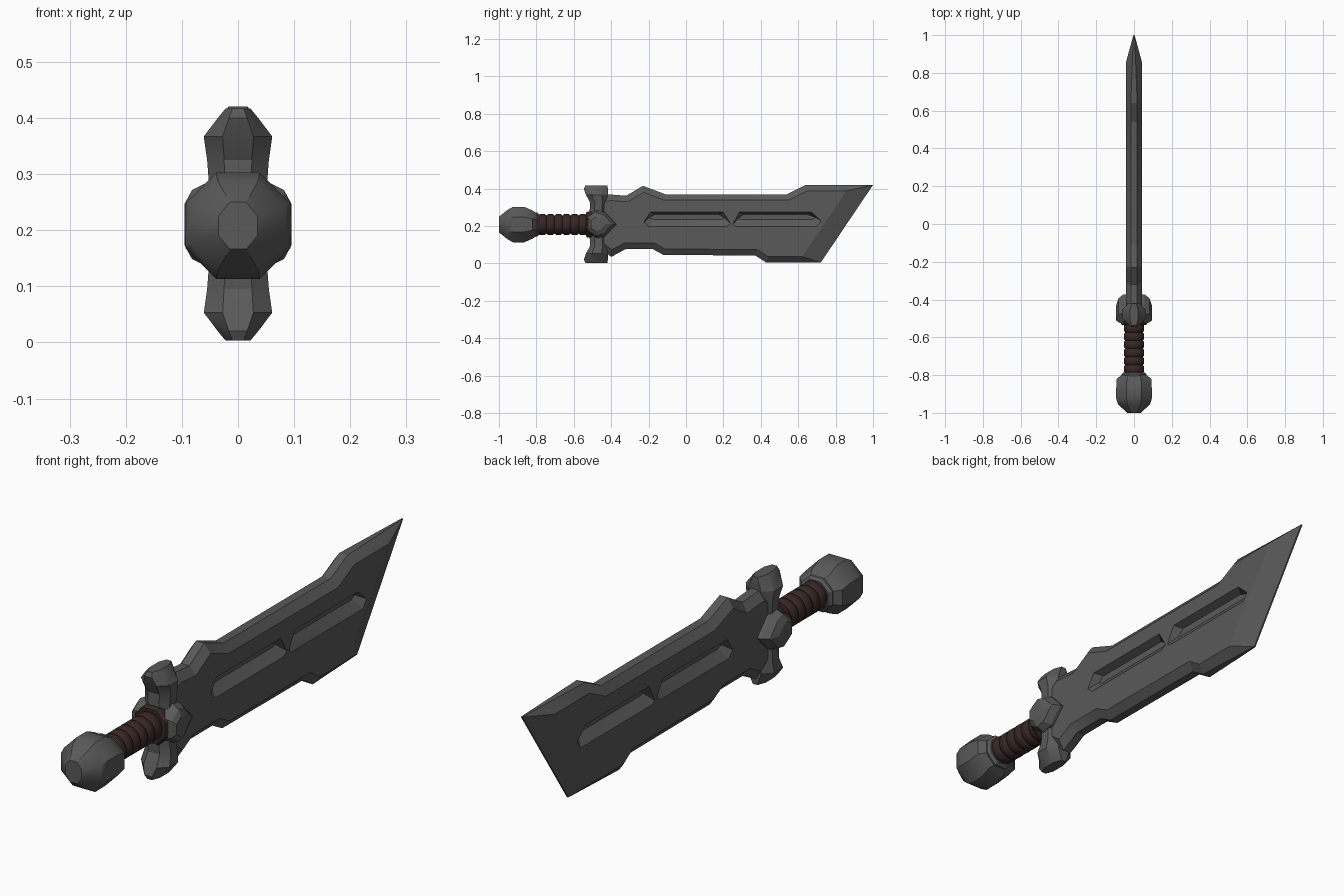
import bpy, bmesh, math
from mathutils import Vector

if "Cube" in bpy.data.objects:
    bpy.data.objects.remove(bpy.data.objects["Cube"], do_unlink=True)

AXIS_Z = 0.208


def material(name, color):
    m = bpy.data.materials.new(name)
    m.use_nodes = True
    m.diffuse_color = color
    bsdf = m.node_tree.nodes["Principled BSDF"]
    bsdf.inputs["Base Color"].default_value = color
    bsdf.inputs["Roughness"].default_value = 0.7
    return m


STEEL = material("dark steel", (0.1, 0.1, 0.1, 1))
LEATHER = material("brown leather", (0.038, 0.02, 0.018, 1))


def loft(name, rings, mat, angle=25):
    """Skin a list of equal-length rings and cap both ends."""
    bm = bmesh.new()
    loops = [[bm.verts.new(p) for p in ring] for ring in rings]
    n = len(loops[0])
    for a, b in zip(loops, loops[1:]):
        for i in range(n):
            j = (i + 1) % n
            bm.faces.new((a[i], a[j], b[j], b[i]))
    bm.faces.new(loops[0])
    bm.faces.new(loops[-1])
    bmesh.ops.recalc_face_normals(bm, faces=bm.faces)
    mesh = bpy.data.meshes.new(name)
    bm.to_mesh(mesh)
    bm.free()
    obj = bpy.data.objects.new(name, mesh)
    bpy.context.collection.objects.link(obj)
    mesh.materials.append(mat)
    smooth(obj, angle)
    return obj


def smooth(obj, angle):
    bpy.ops.object.select_all(action="DESELECT")
    obj.select_set(True)
    bpy.context.view_layer.objects.active = obj
    bpy.ops.object.shade_smooth_by_angle(angle=math.radians(angle))


def round_ring(y, rx, rz, sides=8):
    """Ring around the long axis; the widest points touch rx and rz."""
    step = 2 * math.pi / sides
    k = 1 / math.cos(step / 2)
    return [(rx * k * math.cos((i + .5) * step), y,
             AXIS_Z + rz * k * math.sin((i + .5) * step)) for i in range(sides)]


def lathe(name, stations, mat, sides=8, angle=25):
    return loft(name, [round_ring(*s, sides) for s in stations], mat, angle)


# Pommel and its collar
lathe("pommel", [(-1, .035, .042), (-.955, .085, .078), (-.925, .094, .095),
                 (-.865, .094, .095), (-.82, .092, .075), (-.795, .06, .058)], STEEL, angle=32)
lathe("pommel_collar", [(-.83, .06, .06), (-.82, .066, .064),
                        (-.795, .066, .064), (-.785, .055, .055)], STEEL)

# Wrapped grip: a row of rounded bands
bands, start, end = 6, -.79, -.53
pitch = (end - start) / bands
wrap = []
for b in range(bands):
    y = start + b * pitch
    wrap += [(y, .047, .047), (y + .2 * pitch, .054, .054), (y + .8 * pitch, .054, .054)]
lathe("grip", wrap + [(end, .047, .047)], LEATHER, 14, 40)
lathe("guard_hub", [(-.535, .064, .064), (-.525, .07, .07), (-.47, .07, .07)], LEATHER)


# Guard wings, flared at the ends, above and below the grip
def wing_ring(z, y0, y1, hx):
    c, cy, hy = .45, (y0 + y1) / 2, (y1 - y0) / 2
    pts = [(1, c), (c, 1), (-c, 1), (-1, c), (-1, -c), (-c, -1), (c, -1), (1, -c)]
    return [(hx * px, cy + hy * py, z) for px, py in pts]


WING = [(0, -.515, -.43, .045), (.075, -.515, -.425, .052), (.115, -.512, -.422, .055),
        (.157, -.535, -.418, .061), (.19, -.546, -.418, .036), (.207, -.538, -.42, .022)]
for name, sign in (("upper_wing", 1), ("lower_wing", -1)):
    loft(name, [wing_ring(AXIS_Z + .002 + sign * h, a, b, x) for h, a, b, x in WING], STEEL)

# Faceted bosses on both sides of the guard
BOSS = [(-.528, .17), (-.528, .248), (-.475, .285), (-.43, .272),
        (-.372, .21), (-.43, .148), (-.475, .135)]
for name, sign in (("left_boss", 1), ("right_boss", -1)):
    rings = []
    for x, s in ((.01, 1), (.055, 1), (.082, .82), (.095, .5)):
        rings.append([(sign * x, -.49 + (y + .49) * s, .21 + (z - .21) * s) for y, z in BOSS])
    loft(name, rings, STEEL, 15)

# Blade outline, clockwise from the lower root; the slanted cutting edge is wider
OUTLINE = [(-.47, .09), (-.47, .34), (-.42, .37), (-.32, .362), (-.23, .415), (-.11, .37),
           (.54, .37), (.64, .42), (1, .42), (.72, .004), (.43, .004), (.37, .043),
           (-.12, .045), (-.18, .078), (-.32, .078), (-.4, .035)]
TIP = OUTLINE.index((1, .42))


def inset(points, width, tip_width):
    """Mitred inward offset with its own width for the tip edge."""
    out, n = [], len(points)
    for i, p in enumerate(points):
        p = Vector(p)
        d0 = (p - Vector(points[i - 1])).normalized()
        d1 = (Vector(points[(i + 1) % n]) - p).normalized()
        w0 = tip_width if (i - 1) % n == TIP else width
        w1 = tip_width if i == TIP else width
        n0, n1 = Vector((d0.y, -d0.x)), Vector((d1.y, -d1.x))
        det = n0.x * n1.y - n0.y * n1.x
        if abs(det) < .05:
            out.append(p + n0 * w0)
        else:
            out.append(p + Vector(((w0 * n1.y - w1 * n0.y) / det,
                                   (w1 * n0.x - w0 * n1.x) / det)))
    return out


face = inset(OUTLINE, .032, .1)
edge_half = [.003 if i in (TIP, TIP + 1) else .017 for i in range(len(OUTLINE))]
rings = [[(-.042, y, z) for y, z in face],
         [(-h, y, z) for h, (y, z) in zip(edge_half, OUTLINE)],
         [(h, y, z) for h, (y, z) in zip(edge_half, OUTLINE)],
         [(.042, y, z) for y, z in face]]
blade = loft("blade", rings, STEEL, 20)

# Sloped grooves cut into both flats
GROOVES = [[(-.225, .222), (-.19, .275), (.2, .275), (.238, .212), (.215, .198), (-.2, .198)],
           [(.25, .208), (.285, .275), (.67, .275), (.722, .228), (.7, .198), (.265, .198)]]
for groove in GROOVES:
    cy = sum(y for y, z in groove) / 6
    for sign in (1, -1):
        rings = []
        for x, s in ((.012, 0), (.042, 1), (.06, 1)):
            rings.append([(sign * x, cy + (y - cy) * (.88 + .12 * s),
                           .256 + (z - .256) * (.35 + .65 * s)) for y, z in groove])
        cutter = loft("groove_cutter", rings, STEEL)
        cutter.hide_render = True
        mod = blade.modifiers.new("groove", "BOOLEAN")
        mod.operation, mod.solver, mod.object = "DIFFERENCE", "EXACT", cutter
        bpy.context.view_layer.objects.active = blade
        bpy.ops.object.modifier_apply(modifier=mod.name)
        bpy.data.objects.remove(cutter, do_unlink=True)
smooth(blade, 20)
